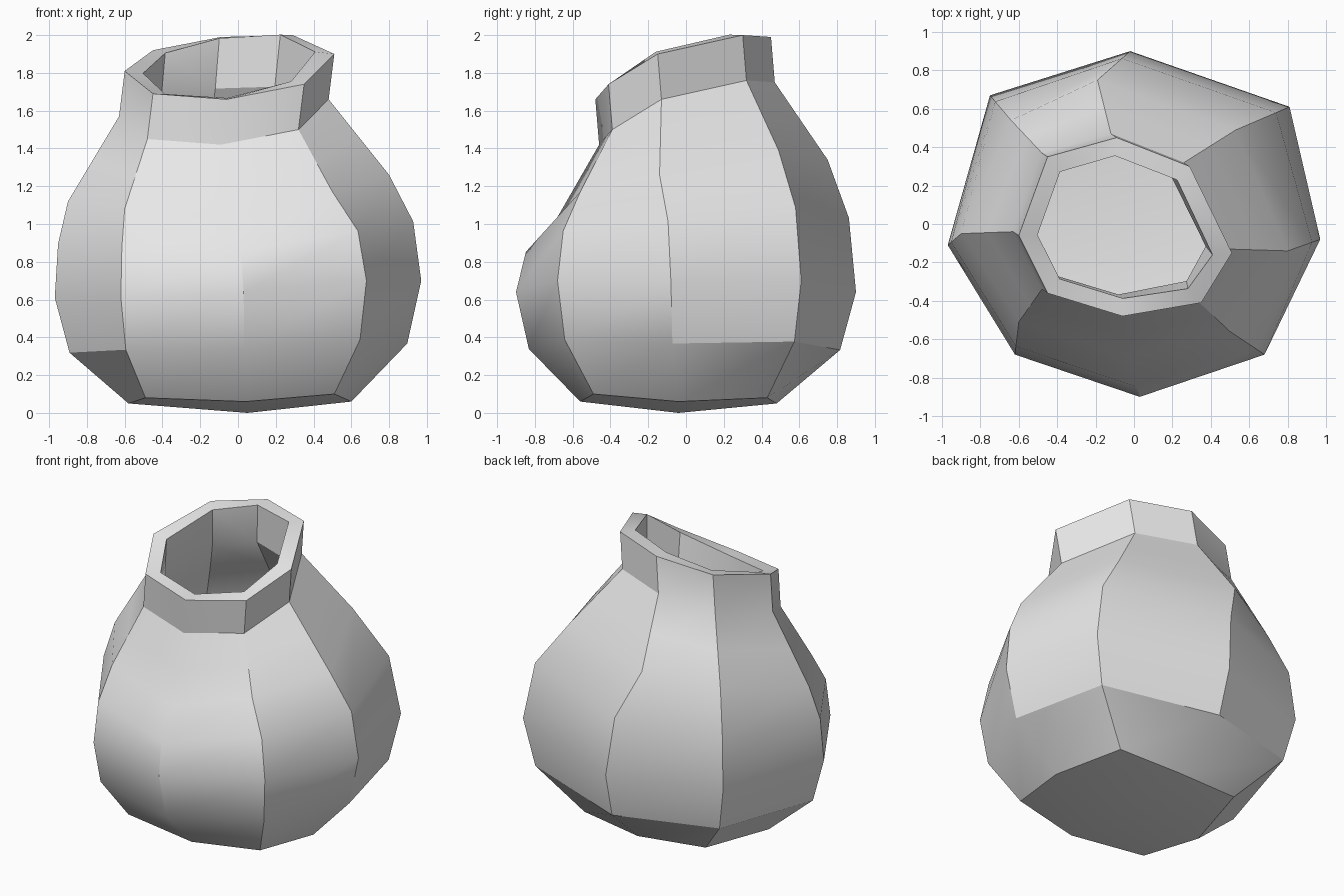
import bpy
import bmesh
from mathutils import Vector

cube = bpy.data.objects.get("Cube")
if cube:
    bpy.data.objects.remove(cube, do_unlink=True)


def loop(*points):
    return [Vector(p) for p in points]


def blend(upper, lower, flat, drop):
    """Loop between two others, with separate sideways and height fractions."""
    return [Vector((a.x + (b.x - a.x) * flat,
                    a.y + (b.y - a.y) * flat,
                    a.z + (b.z - a.z) * drop)) for a, b in zip(upper, lower)]


# Key loops of the hand-shaped pot: eight corners, clockwise from the back
rim = loop((-.09, .45, 1.99), (.29, .3, 2), (.51, -.15, 1.9), (.35, -.41, 1.74),
           (-.06, -.48, 1.66), (-.45, -.36, 1.69), (-.6, -.06, 1.81), (-.45, .35, 1.92))
shoulder = loop((-.19, .75, 1.34), (.53, .49, 1.39), (.8, -.14, 1.26), (.5, -.56, 1.17),
                (-.04, -.69, 1.02), (-.6, -.51, 1.08), (-.9, -.05, 1.12), (-.64, .54, 1.25))
belly = loop((-.02, .9, .64), (.81, .61, .7), (.97, -.08, .7), (.68, -.68, .7),
             (.03, -.9, .64), (-.62, -.68, .61), (-.97, -.11, .61), (-.75, .67, .64))
base = loop((.03, .48, .05), (.47, .43, .08), (.6, -.04, .06), (.51, -.49, .1),
            (.04, -.56, .06), (-.49, -.49, .08), (-.58, -.07, .05), (-.45, .43, .08))

# Neck follows the tilted rim; the rest is blended between the key loops
neck = [p + Vector((-.03, .02, -.24)) for p in rim]
loops = [rim, neck, blend(neck, shoulder, .5, .5), shoulder,
         blend(shoulder, belly, .75, .44), belly, blend(belly, base, .2, .52), base]

# Outer skin, closed below by four quads around a low centre point
bm = bmesh.new()
rings = [[bm.verts.new(p) for p in ring] for ring in loops]
sides = len(rim)
for upper, lower in zip(rings, rings[1:]):
    for i in range(sides):
        j = (i + 1) % sides
        bm.faces.new((upper[i], upper[j], lower[j], lower[i]))
foot = rings[-1]
centre = bm.verts.new((.05, -.04, 0))
for i in range(1, sides, 2):
    bm.faces.new((foot[i - 1], foot[i], foot[(i + 1) % sides], centre))

mesh = bpy.data.meshes.new("clay_pot")
bm.to_mesh(mesh)
bm.free()
pot = bpy.data.objects.new("clay_pot", mesh)
bpy.context.collection.objects.link(pot)

# Plain grey clay
clay = bpy.data.materials.new("grey_clay")
clay.use_nodes = True
grey = (.8, .8, .8, 1)
clay.diffuse_color = grey
for node in clay.node_tree.nodes:
    if node.type == "BSDF_PRINCIPLED":
        node.inputs["Base Color"].default_value = grey
mesh.materials.append(clay)

# Wall thickness, grown inwards
wall = pot.modifiers.new("wall", "SOLIDIFY")
wall.thickness = .09
wall.offset = -1
wall.use_even_offset = True

for other in bpy.context.selected_objects:
    other.select_set(False)
pot.select_set(True)
bpy.context.view_layer.objects.active = pot
bpy.ops.object.modifier_apply(modifier=wall.name)
bpy.ops.object.shade_smooth_by_angle()
